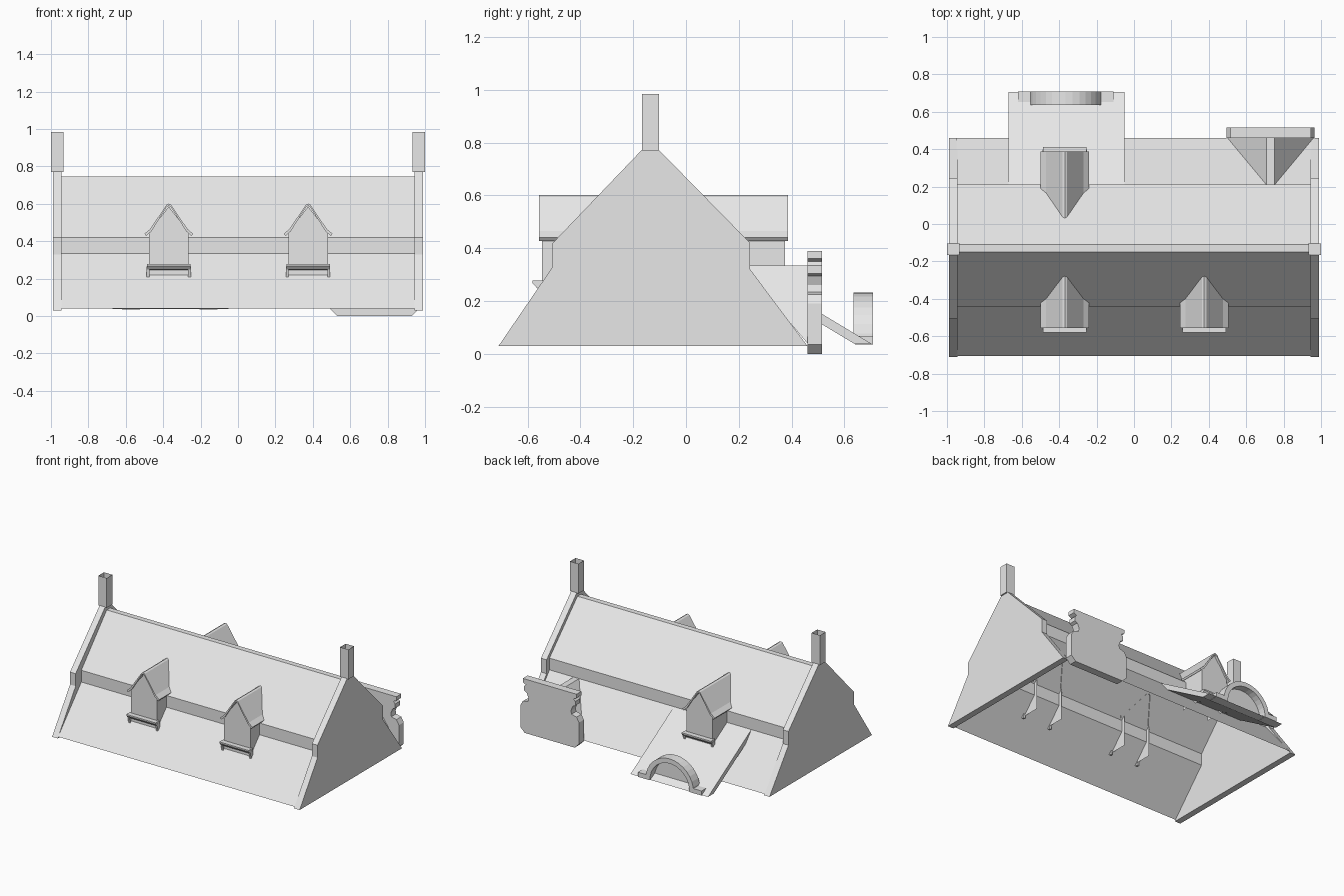
import bpy, bmesh, math

if "Cube" in bpy.data.objects:
    bpy.data.objects.remove(bpy.data.objects["Cube"], do_unlink=True)

GREY = (0.8, 0.8, 0.8, 1)
mat = bpy.data.materials.new("light_grey")
mat.use_nodes = True
mat.diffuse_color = GREY
mat.node_tree.nodes["Principled BSDF"].inputs["Base Color"].default_value = GREY


def finish(name, bm):
    bmesh.ops.recalc_face_normals(bm, faces=bm.faces[:])
    me = bpy.data.meshes.new(name)
    bm.to_mesh(me)
    bm.free()
    me.materials.append(mat)
    ob = bpy.data.objects.new(name, me)
    bpy.context.collection.objects.link(ob)
    return ob


def extrude(name, start, end, closed=True, caps=(True, True)):
    """Join two matching outlines by side faces, optionally capping them."""
    bm = bmesh.new()
    a = [bm.verts.new(p) for p in start]
    b = [bm.verts.new(p) for p in end]
    n = len(a)
    for i in range(n if closed else n - 1):
        j = (i + 1) % n
        bm.faces.new((a[i], a[j], b[j], b[i]))
    for ring, cap in zip((a, b), caps):
        if cap:
            bm.faces.new(ring)
    return finish(name, bm)


def along_x(name, prof, x0, x1, closed=True, caps=(True, True)):
    return extrude(name, [(x0, y, z) for y, z in prof],
                   [(x1, y, z) for y, z in prof], closed, caps)


def along_y(name, prof, y0, y1, closed=True, caps=(True, True)):
    return extrude(name, [(x, y0, z) for x, z in prof],
                   [(x, y1, z) for x, z in prof], closed, caps)


def box(name, x0, x1, y0, y1, z0, z1, caps=(True, True)):
    loop = [(x0, y0), (x1, y0), (x1, y1), (x0, y1)]
    return extrude(name, [(x, y, z0) for x, y in loop],
                   [(x, y, z1) for x, y in loop], True, caps)


# Main roof shell, open underneath
roof = [(-0.705, 0.04), (-0.44, 0.335), (-0.44, 0.42), (-0.15, 0.745),
        (-0.11, 0.745), (0.21, 0.42), (0.21, 0.335), (0.46, 0.04)]
along_x("main_roof", roof, -0.95, 0.95, closed=False, caps=(False, False))

# Raised end walls with open chimneys
parapet = [(-0.71, 0.03), (-0.505, 0.33), (-0.505, 0.42), (-0.165, 0.775),
           (-0.105, 0.775), (0.243, 0.42), (0.243, 0.32), (0.46, 0.03)]
for side, s in (("left", 1), ("right", -1)):
    along_x(side + "_end_wall", parapet, s * 0.945, s * 0.99)
    box(side + "_chimney", s * 0.933, s * 1.0, -0.167, -0.103, 0.77, 0.985,
        caps=(True, False))


def roof_y(z, s):
    """Depth at which the upper roof slope reaches height z."""
    t = (z - 0.42) / 0.325
    return -0.44 + 0.29 * t if s < 0 else 0.21 - 0.32 * t


def dormer(name, cx, front, s):
    """Gabled dormer; s is the direction in y that it faces."""
    # Front face and cheeks
    body = [(cx - 0.105, 0.22), (cx - 0.105, 0.45), (cx, 0.585),
            (cx + 0.105, 0.45), (cx + 0.105, 0.22)]
    wall = front - s * 0.012
    inner = roof_y(0.45, s)
    extrude(name + "_walls", [(x, wall, z) for x, z in body],
            [(x, roof_y(z, s) if z > 0.45 else inner, z) for x, z in body],
            closed=False, caps=(True, False))
    # Flared roof, cut to the slope behind
    top = [(-0.13, 0.44), (-0.1, 0.465), (-0.012, 0.595), (0, 0.601),
           (0.012, 0.595), (0.1, 0.465), (0.13, 0.44)]
    under = [(x * 0.93, z - 0.012) for x, z in reversed(top)]
    outline = [(cx + x, z) for x, z in top + under]
    extrude(name + "_roof", [(x, front, z) for x, z in outline],
            [(x, roof_y(z, s) - s * 0.004, z) for x, z in outline])
    # Sill with a bracket at each end
    sill = [(wall - s * 0.01, 0.245), (wall + s * 0.02, 0.25),
            (wall + s * 0.036, 0.268), (wall + s * 0.036, 0.278),
            (wall - s * 0.01, 0.278)]
    along_x(name + "_sill", sill, cx - 0.117, cx + 0.117)
    bracket = [(wall - s * 0.012, 0.2), (wall + s * 0.008, 0.205),
               (wall + s * 0.022, 0.265), (wall - s * 0.012, 0.265)]
    for label, d in (("left", 1), ("right", -1)):
        along_x(name + "_" + label + "_bracket", bracket,
                cx + d * 0.104, cx + d * 0.118)


dormer("front_left_dormer", 0.375, -0.557, -1)
dormer("front_right_dormer", -0.37, -0.557, -1)
dormer("back_dormer", -0.37, 0.387, 1)

# Low sloping roof at the back
along_x("lean_to_roof", [(0.21, 0.335), (0.705, 0.037), (0.64, 0.037), (0.21, 0.295)],
        -0.67, -0.05)

# Round arch at the eave of the low roof
AX, AZ = -0.365, 0.04


def arc(r, steps=16):
    return [(AX + r * math.cos(math.pi * i / steps),
             AZ + r * math.sin(math.pi * i / steps)) for i in range(steps + 1)]


along_y("arch_ring", arc(0.192) + arc(0.158)[::-1], 0.635, 0.708)
along_y("arch_panel", arc(0.16), 0.645, 0.655)
for label, d in (("left", 1), ("right", -1)):
    xs = sorted((AX + d * 0.158, AX + d * 0.255))
    box(label + "_arch_foot", xs[0], xs[1], 0.64, 0.708, 0.035, 0.068)

# Shaped gable wall at the back
GX = 0.73
half = [(0.2, 0), (0.235, 0.035), (0.235, 0.19), (0.215, 0.225), (0.175, 0.235),
        (0.17, 0.26), (0.185, 0.295), (0.205, 0.305), (0.205, 0.335),
        (0.19, 0.35), (0.215, 0.362), (0.215, 0.39)]
along_y("shaped_gable", [(GX + x, z) for x, z in half] +
        [(GX - x, z) for x, z in reversed(half)], 0.46, 0.515)

# Small roof running back from the gable into the main slope
outline = [(-0.23, 0.04), (-0.022, 0.335), (0.022, 0.335), (0.23, 0.04)]
bm = bmesh.new()
fl, tl, tr, fr = [bm.verts.new((GX + x, 0.46, z)) for x, z in outline]
bl, br = [bm.verts.new((GX + x, 0.21, 0.335)) for x in (-0.022, 0.022)]
for f in ((fl, tl, bl), (tl, tr, br, bl), (tr, fr, br)):
    bm.faces.new(f)
finish("gable_roof", bm)
